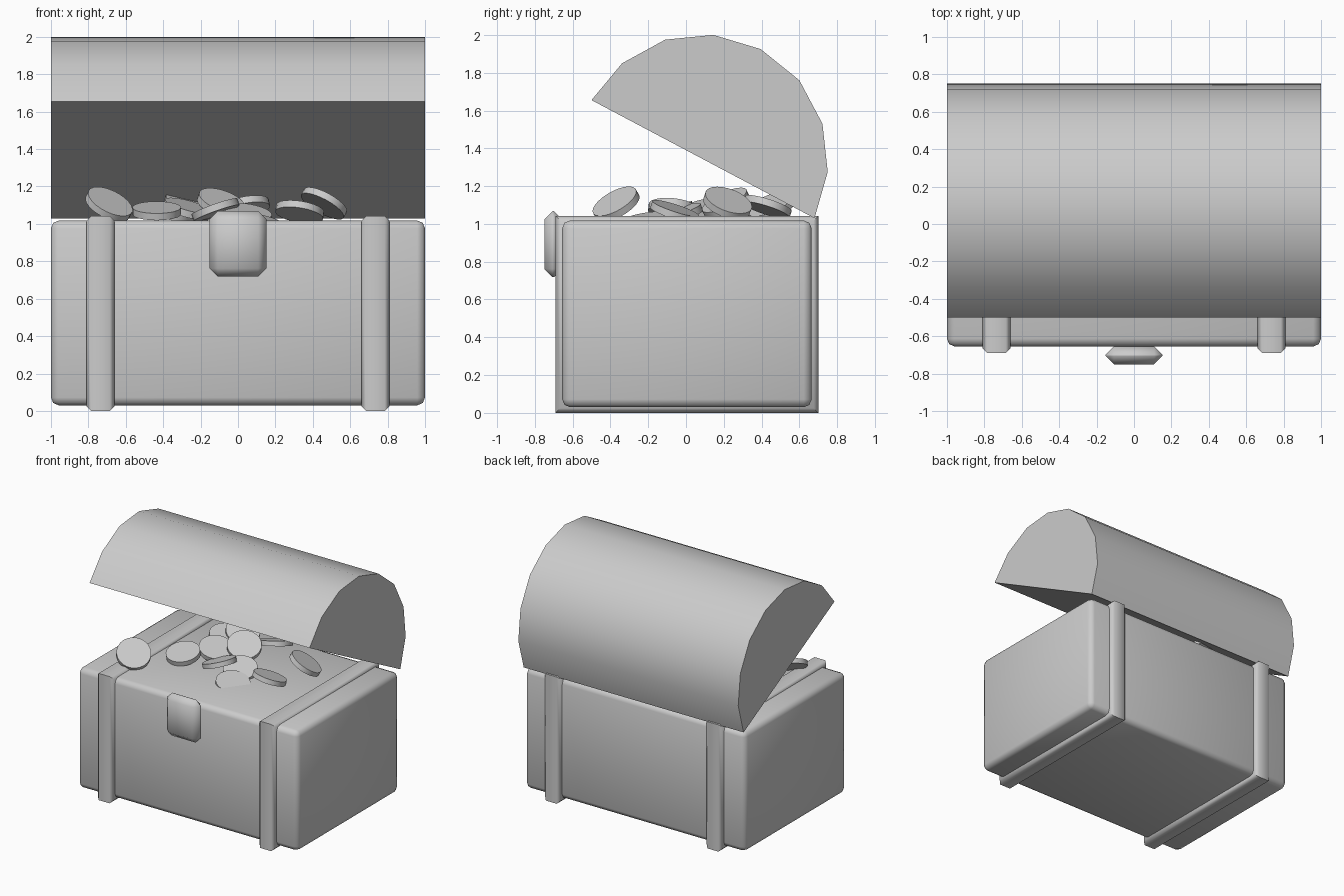
import bpy, bmesh, math
from mathutils import Vector

if "Cube" in bpy.data.objects:
    bpy.data.objects.remove(bpy.data.objects["Cube"])


def finish(name, bm, angle):
    bmesh.ops.recalc_face_normals(bm, faces=bm.faces)
    me = bpy.data.meshes.new(name)
    bm.to_mesh(me)
    bm.free()
    ob = bpy.data.objects.new(name, me)
    bpy.context.collection.objects.link(ob)
    bpy.ops.object.select_all(action='DESELECT')
    ob.select_set(True)
    bpy.context.view_layer.objects.active = ob
    bpy.ops.object.shade_smooth_by_angle(angle=math.radians(angle))
    return ob


def box(name, lo, hi, bevel, segments=1, side_rims_only=False, angle=50):
    lo, hi = Vector(lo), Vector(hi)
    bm = bmesh.new()
    bmesh.ops.create_cube(bm, size=1)
    for v in bm.verts:
        v.co = Vector((lo[i] + (v.co[i] + 0.5) * (hi[i] - lo[i]) for i in range(3)))
    edges = [e for e in bm.edges
             if not side_rims_only or abs(e.verts[0].co.x - e.verts[1].co.x) < 1e-5]
    bmesh.ops.bevel(bm, geom=edges, offset=bevel, segments=segments,
                    profile=0.5, affect='EDGES')
    return finish(name, bm, angle)


# Chest body
box("chest_body", (-1, -0.655, 0.03), (1, 0.665, 1.018), 0.042, 2)

# Straps wrapped round the body, chamfered along both rims
for side, x in (("left", -0.735), ("right", 0.735)):
    box(side + "_strap", (x - 0.075, -0.69, 0), (x + 0.075, 0.70, 1.042),
        0.025, side_rims_only=True)

# Lock plate
box("lock_plate", (-0.152, -0.75, 0.718), (0.152, -0.655, 1.068), 0.044)

# Open lid: half-round profile extruded along x
profile = [(-0.5, 1.655), (-0.338, 1.85), (-0.11, 1.975), (0.145, 2.0), (0.395, 1.925),
           (0.6, 1.76), (0.722, 1.53), (0.75, 1.275), (0.68, 1.03)]
bm = bmesh.new()
face = bm.faces.new([bm.verts.new((-1, y, z)) for y, z in profile])
ext = bmesh.ops.extrude_face_region(bm, geom=[face], use_keep_orig=True)
bmesh.ops.translate(bm, vec=(2, 0, 0),
                    verts=[g for g in ext["geom"] if isinstance(g, bmesh.types.BMVert)])
finish("lid", bm, 40)

# Coins: centre, then the direction each one faces
coins = [
    ((-0.69, -0.37, 1.105), (0.40, -0.45, 0.80)),
    ((-0.435, -0.09, 1.07), (0.00, -0.25, 0.97)),
    ((-0.27, 0.10, 1.08), (0.25, -0.20, 0.93)),
    ((-0.09, 0.21, 1.11), (0.30, -0.40, 0.85)),
    ((-0.27, 0.45, 1.09), (0.35, -0.35, 0.85)),
    ((-0.36, 0.36, 1.06), (0.25, -0.15, 0.95)),
    ((-0.12, -0.07, 1.075), (-0.33, 0.10, 0.93)),
    ((0.05, -0.04, 1.05), (0.15, -0.30, 0.93)),
    ((0.33, -0.06, 1.065), (0.15, 0.30, 0.93)),
    ((0.46, 0.22, 1.11), (0.45, 0.30, 0.83)),
    ((0.04, 0.43, 1.09), (-0.18, 0.30, 0.94)),
    ((0.10, -0.21, 1.015), (0.20, -0.15, 0.96)),
]
for i, (centre, facing) in enumerate(coins):
    bm = bmesh.new()
    bmesh.ops.create_cone(bm, cap_ends=True, segments=24, radius1=0.13, radius2=0.13, depth=0.038)
    coin = finish(f"coin_{i + 1}", bm, 40)
    coin.location = centre
    coin.rotation_euler = Vector(facing).to_track_quat('Z', 'Y').to_euler()
